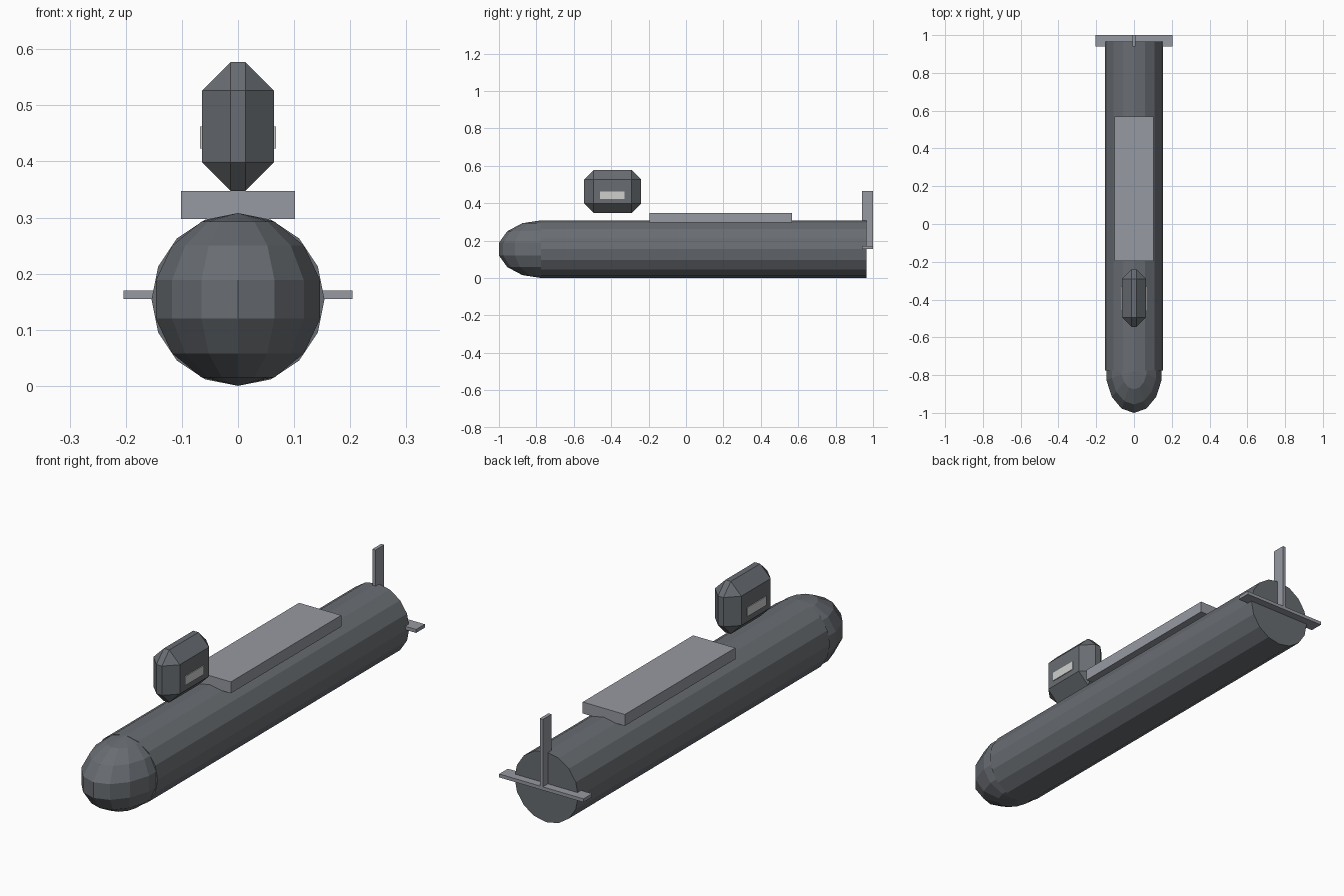
import bpy
import bmesh
from math import pi
from mathutils import Matrix, Vector

if "Cube" in bpy.data.objects:
    bpy.data.objects.remove(bpy.data.objects["Cube"], do_unlink=True)


def material(name, rgb):
    mat = bpy.data.materials.new(name)
    mat.use_nodes = True
    mat.diffuse_color = (*rgb, 1)
    mat.node_tree.nodes["Principled BSDF"].inputs["Base Color"].default_value = (*rgb, 1)
    return mat


dark = material("dark_grey", (0.14, 0.152, 0.168))
light = material("light_grey", (0.305, 0.32, 0.358))
glass = material("pale_window", (0.62, 0.63, 0.61))


def finish(bm, name, mat):
    bmesh.ops.recalc_face_normals(bm, faces=bm.faces)
    mesh = bpy.data.meshes.new(name)
    bm.to_mesh(mesh)
    bm.free()
    mesh.materials.append(mat)
    obj = bpy.data.objects.new(name, mesh)
    bpy.context.collection.objects.link(obj)
    return obj


def box(name, low, high, mat, chamfer=0):
    """Box between two corners, with optional single-cut chamfers."""
    low, high = Vector(low), Vector(high)
    bm = bmesh.new()
    place = Matrix.Translation((low + high) / 2) @ Matrix.Diagonal((*(high - low), 1))
    bmesh.ops.create_cube(bm, size=1, matrix=place)
    if chamfer:
        bmesh.ops.bevel(bm, geom=bm.edges[:], offset=chamfer, segments=1,
                        profile=0.5, affect='EDGES')
    return finish(bm, name, mat)


RADIUS = 0.154
AXIS = 0.154
BOW, STERN = -0.775, 0.965

# Hull tube
bm = bmesh.new()
bmesh.ops.create_cone(
    bm, cap_ends=True, segments=16, radius1=RADIUS, radius2=RADIUS, depth=STERN - BOW,
    matrix=Matrix.Translation((0, (BOW + STERN) / 2, AXIS)) @ Matrix.Rotation(pi / 2, 4, 'X'))
finish(bm, "hull", dark)

# Stretched nose dome, front half of a faceted sphere
bm = bmesh.new()
bmesh.ops.create_uvsphere(bm, u_segments=14, v_segments=7, radius=RADIUS)
bmesh.ops.bisect_plane(bm, geom=bm.verts[:] + bm.edges[:] + bm.faces[:],
                       plane_co=(0, 0, 0), plane_no=(0, 1, 0), clear_outer=True)
stretch = (1 + BOW) / (RADIUS * 0.975)
bm.transform(Matrix.Translation((0, BOW, AXIS)) @ Matrix.Diagonal((1, stretch, 1, 1)))
finish(bm, "nose", dark)

# Raised deck
box("deck", (-0.102, -0.195, 0.297), (0.102, 0.568, 0.347), light)

# Conning tower and its side windows
box("tower", (-0.064, -0.545, 0.347), (0.064, -0.24, 0.577), dark, chamfer=0.051)
for side, x in (("right", -0.0655), ("left", 0.0655)):
    box(side + "_window", (x - 0.002, -0.46, 0.423), (x + 0.002, -0.33, 0.462), glass)

# Tail planes and rudder
box("tail_plane", (-0.204, 0.94, 0.155), (0.204, 1, 0.17), light)
box("rudder", (-0.0075, 0.94, 0.16), (0.0075, 1, 0.465), light)
